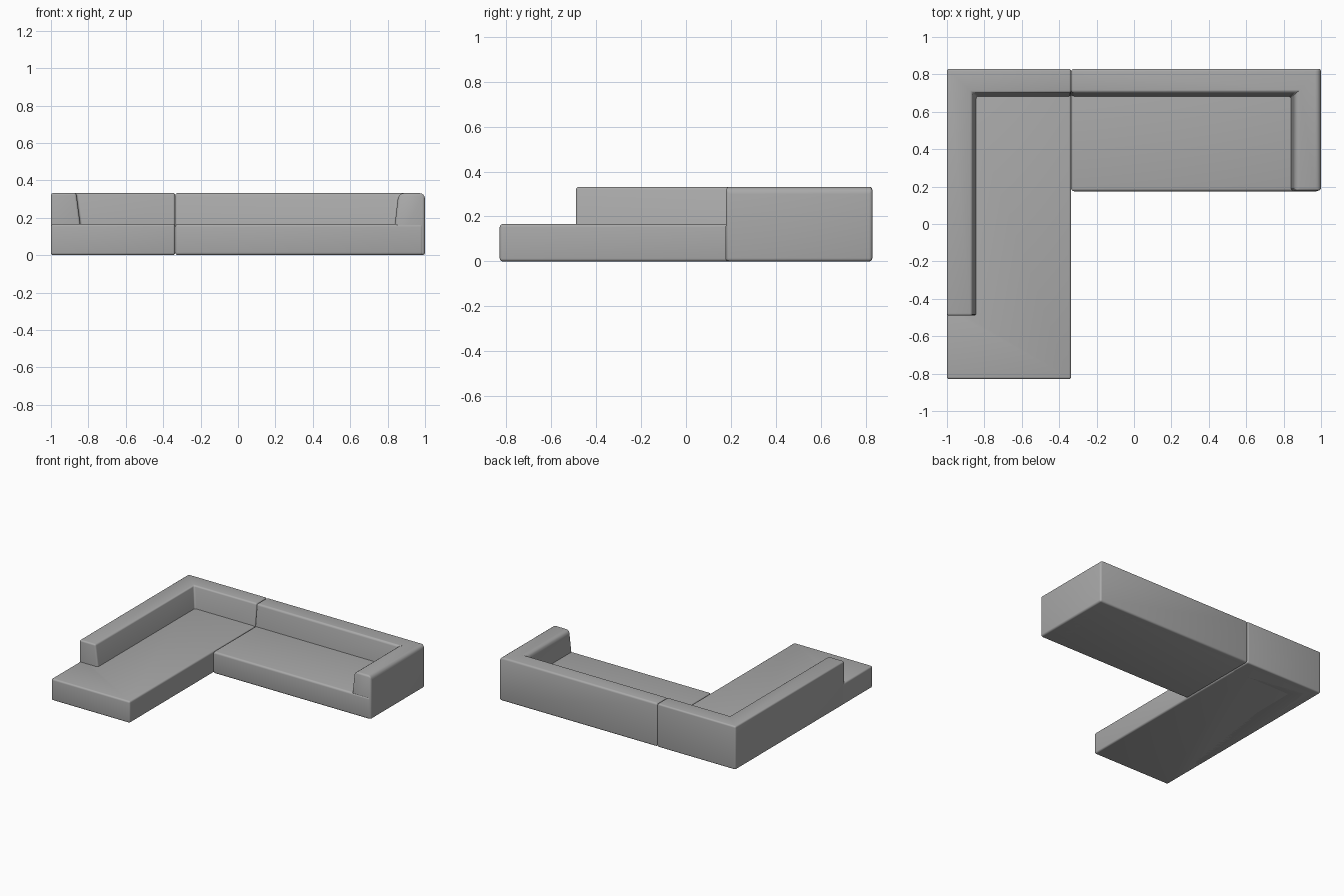
import bpy, bmesh

if "Cube" in bpy.data.objects:
    bpy.data.objects.remove(bpy.data.objects["Cube"])

fabric = bpy.data.materials.new("grey fabric")
fabric.diffuse_color = (0.4, 0.4, 0.4, 1)
fabric.use_nodes = True
fabric.node_tree.nodes["Principled BSDF"].inputs["Base Color"].default_value = fabric.diffuse_color


def cushion(name, bottom, top, height, radius, is_soft=None, small=0.45):
    """Block lofted between two outlines, with rounded edges; edges chosen by is_soft get the full radius."""
    bm = bmesh.new()
    low = [bm.verts.new((x, y, 0)) for x, y in bottom]
    high = [bm.verts.new((x, y, height)) for x, y in top]
    n = len(low)
    bm.faces.new(low[::-1])
    bm.faces.new(high)
    for i in range(n):
        j = (i + 1) % n
        bm.faces.new((low[i], low[j], high[j], high[i]))
    weight = bm.edges.layers.float.new("bevel_weight_edge")
    for e in bm.edges:
        e[weight] = 1.0 if is_soft is None or is_soft(e) else small
    mesh = bpy.data.meshes.new(name)
    bm.to_mesh(mesh)
    bm.free()
    mesh.materials.append(fabric)
    ob = bpy.data.objects.new(name, mesh)
    bpy.context.collection.objects.link(ob)
    bev = ob.modifiers.new("rounded edges", 'BEVEL')
    bev.limit_method = 'WEIGHT'
    bev.width = radius
    bev.segments = 4
    bpy.ops.object.select_all(action='DESELECT')
    ob.select_set(True)
    bpy.context.view_layer.objects.active = ob
    bpy.ops.object.modifier_apply(modifier=bev.name)
    bpy.ops.object.shade_smooth_by_angle(angle=0.6)
    return ob


SEAT, BACK = 0.166, 0.332     # heights
JOIN = -0.336                 # joint between the two modules
W, D = 1.0, 0.83              # half width and half depth

# Chaise seat, notched so that the back forms the outer wall
chaise = [(-W, -D), (JOIN, -D), (JOIN, 0.80), (-0.96, 0.80), (-0.96, -0.45), (-W, -0.45)]
cushion("chaise_seat", chaise, chaise, SEAT, 0.013)


# Corner back, its inner face leaning outwards towards the top
def corner_outline(x_in, y_in):
    return [(-W, -0.49), (x_in, -0.49), (x_in, y_in), (JOIN, y_in), (JOIN, D), (-W, D)]


cushion("corner_back", corner_outline(-0.822, 0.664), corner_outline(-0.865, 0.702), BACK, 0.012)

# Sofa seat
FRONT = 0.175
seat = [(JOIN, FRONT), (0.99, FRONT), (0.99, 0.80), (JOIN, 0.80)]
cushion("sofa_seat", seat, seat, SEAT, 0.015)


# Sofa back with the arm in one piece; the arm is rounder than the back
def arm_outline(x_in, y_in):
    return [(JOIN, y_in), (x_in, y_in), (x_in, FRONT + 0.004), (W, FRONT + 0.004), (W, D), (JOIN, D)]


def on_arm_top(e):
    a, b = (v.co for v in e.verts)
    return min(a.x, b.x) > 0.8 and min(a.z, b.z) > 0.3 and abs(a.y - b.y) > 0.1


cushion("sofa_back_and_arm", arm_outline(0.82, 0.664), arm_outline(0.858, 0.702),
        BACK, 0.032, on_arm_top)
